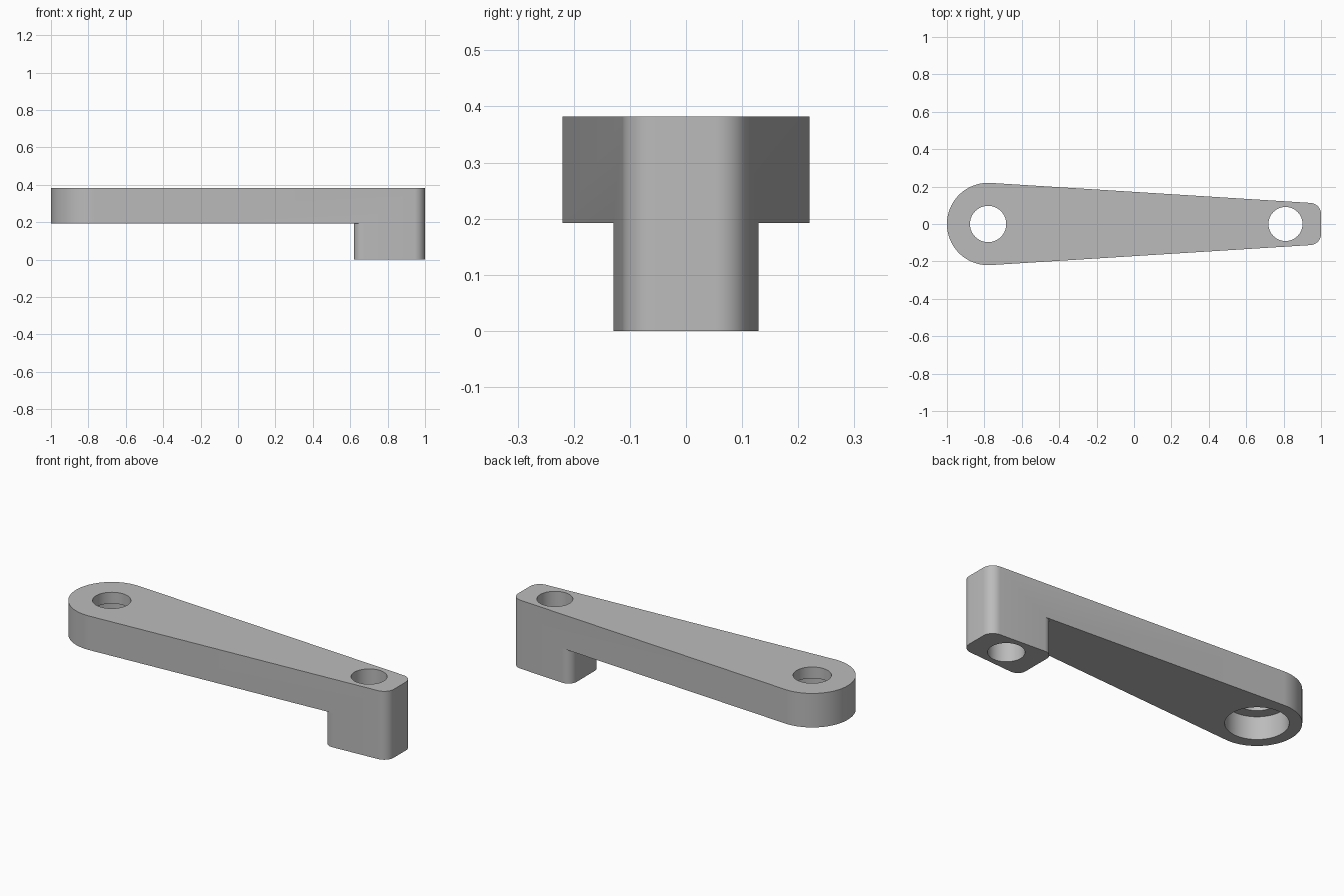
import bpy, bmesh
from math import atan, cos, sin, pi, sqrt

old = bpy.data.objects.get("Cube")
if old:
    bpy.data.objects.remove(old, do_unlink=True)

TOP, UNDER = 0.382, 0.192      # top of arm, underside of arm
HUB_X, HUB_R = -0.78, 0.22     # round end
TIP_X, INNER_X = 1.0, 0.62     # ends of the foot block
TILT = atan(0.0625)            # taper angle of the sides

metal = bpy.data.materials.new("plain_grey")
metal.use_nodes = True
metal.diffuse_color = (0.5, 0.5, 0.5, 1)
metal.node_tree.nodes["Principled BSDF"].inputs["Base Color"].default_value = (0.5, 0.5, 0.5, 1)


def arc(cx, cy, r, a0, a1, n):
    return [(cx + r * cos(a0 + (a1 - a0) * i / n), cy + r * sin(a0 + (a1 - a0) * i / n))
            for i in range(n + 1)]


def inset_y(x, r):
    """Height of a fillet centre lying r inside the tapered side."""
    return (HUB_R - r - (x - HUB_X) * sin(TILT)) / cos(TILT)


def mirrored(points):
    """Close a half outline by reflecting it across the long axis."""
    return points + [(x, -y) for x, y in reversed(points) if abs(y) > 1e-6]


def prism(name, outline, z0, z1):
    bm = bmesh.new()
    face = bm.faces.new([bm.verts.new((x, y, z0)) for x, y in outline])
    new = bmesh.ops.extrude_face_region(bm, geom=[face])["geom"]
    bmesh.ops.translate(bm, vec=(0, 0, z1 - z0),
                        verts=[v for v in new if isinstance(v, bmesh.types.BMVert)])
    bmesh.ops.recalc_face_normals(bm, faces=bm.faces)
    mesh = bpy.data.meshes.new(name)
    bm.to_mesh(mesh)
    bm.free()
    ob = bpy.data.objects.new(name, mesh)
    bpy.context.collection.objects.link(ob)
    mesh.materials.append(metal)
    return ob


def bore(name, x, r, z0, z1):
    return prism(name, arc(x, 0, r, 0, 2 * pi, 64)[:-1], z0, z1)


# Tapered lever body, round at the hub and filleted at the tip
fillet = 0.06
side = pi / 2 - TILT
tip = arc(TIP_X - fillet, inset_y(TIP_X - fillet, fillet), fillet, 0, side, 12)
hub = arc(HUB_X, 0, HUB_R, side, pi, 32)
lever = prism("lever_arm", mirrored(tip + hub), 0, TOP)

# Space under the arm, leaving the foot block with rounded inner corners
r = 0.05
inner = arc(INNER_X + r, inset_y(INNER_X + r, r), r, pi, side, 10)
relief = prism("underside_cutter",
               mirrored(inner + [(inner[-1][0], 0.4), (-1.2, 0.4)]), -0.1, UNDER)

# Through holes, and the wider recess below the hub hole
cutters = [relief,
           bore("hub_hole_cutter", HUB_X, 0.097, -0.2, 0.6),
           bore("hub_recess_cutter", HUB_X, 0.157, -0.2, 0.319),
           bore("foot_hole_cutter", 0.81, 0.091, -0.2, 0.6)]

bpy.ops.object.select_all(action="DESELECT")
bpy.context.view_layer.objects.active = lever
lever.select_set(True)
for cutter in cutters:
    mod = lever.modifiers.new(cutter.name, "BOOLEAN")
    mod.operation, mod.solver, mod.object = "DIFFERENCE", "EXACT", cutter
    bpy.ops.object.modifier_apply(modifier=mod.name)
for cutter in cutters:
    bpy.data.objects.remove(cutter, do_unlink=True)

bpy.ops.object.shade_smooth_by_angle(angle=pi / 6)
